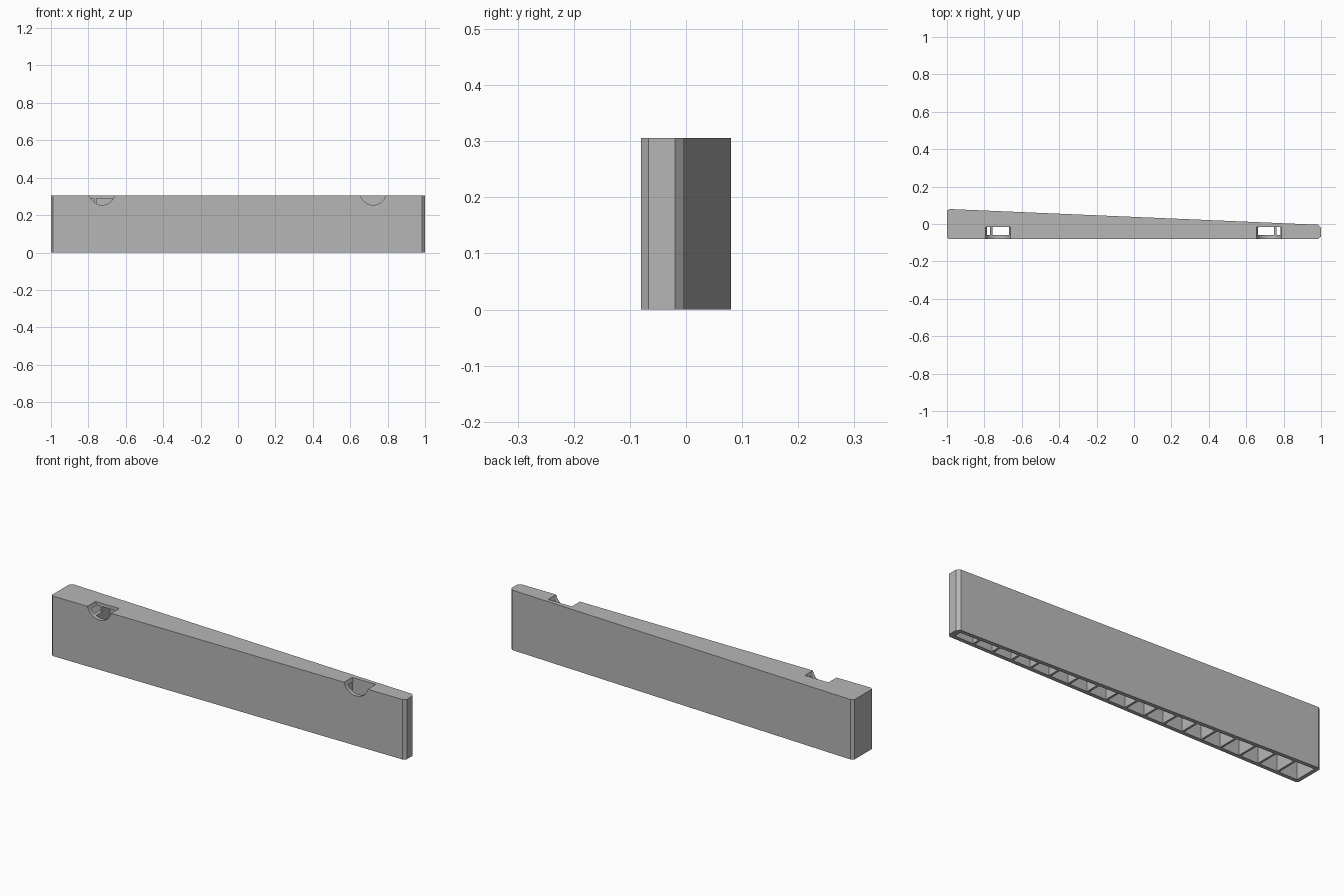
import bpy, bmesh
from math import cos, sin, tau

cube = bpy.data.objects.get("Cube")
if cube:
    bpy.data.objects.remove(cube, do_unlink=True)

HEIGHT = 0.306
WALL = 0.02
FRONT = -0.08
CEILING = HEIGHT - 0.017
CELLS = 18
CELL_START, CELL_END = -0.98, 0.972
RIB = 0.011

grey = bpy.data.materials.new("plain grey")
grey.use_nodes = True
grey.diffuse_color = (0.47, 0.47, 0.47, 1)
grey.node_tree.nodes["Principled BSDF"].inputs["Base Color"].default_value = (0.47, 0.47, 0.47, 1)


def back(x):
    """Depth of the sloping back face."""
    return -0.004 + (0.985 - x) * 0.0426


def add_prism(bm, points, offset):
    """Extrude a closed outline along an offset vector."""
    face = bm.faces.new([bm.verts.new(p) for p in points])
    extruded = bmesh.ops.extrude_face_region(bm, geom=[face])["geom"]
    moved = [v for v in extruded if isinstance(v, bmesh.types.BMVert)]
    bmesh.ops.translate(bm, verts=moved, vec=offset)


def finish(bm, name):
    bmesh.ops.recalc_face_normals(bm, faces=bm.faces)
    mesh = bpy.data.meshes.new(name)
    bm.to_mesh(mesh)
    bm.free()
    mesh.materials.append(grey)
    obj = bpy.data.objects.new(name, mesh)
    bpy.context.collection.objects.link(obj)
    return obj


def cut(target, cutter):
    """Subtract the cutter, then remove it."""
    cutter.hide_render = True
    mod = target.modifiers.new("cut", 'BOOLEAN')
    mod.operation = 'DIFFERENCE'
    mod.solver = 'EXACT'
    mod.object = cutter
    bpy.context.view_layer.objects.active = target
    bpy.ops.object.modifier_apply(modifier=mod.name)
    bpy.data.objects.remove(cutter, do_unlink=True)


# Tapered body with chamfered corners
outline = [(-0.99, FRONT), (0.985, FRONT), (1, -0.067), (1, -0.02),
           (0.985, back(0.985)), (-0.985, back(-0.985)), (-1, 0.07), (-1, -0.07)]
bm = bmesh.new()
add_prism(bm, [(x, y, 0) for x, y in outline], (0, 0, HEIGHT))
body = finish(bm, "tapered_body")

# Row of cells open at the bottom, following the taper
bm = bmesh.new()
pitch = (CELL_END - CELL_START) / CELLS
for i in range(CELLS):
    x0 = CELL_START + i * pitch + (RIB / 2 if i else 0)
    x1 = CELL_START + (i + 1) * pitch - (RIB / 2 if i < CELLS - 1 else 0)
    corners = [(x0, FRONT + WALL), (x1, FRONT + WALL),
               (x1, back(x1) - WALL), (x0, back(x0) - WALL)]
    add_prism(bm, [(x, y, -0.05) for x, y in corners], (0, 0, CEILING + 0.05))
cut(body, finish(bm, "cell_cutter"))

# Rounded notches in the top front edge, opening into the cells
bm = bmesh.new()
SIDES, RADIUS = 48, 0.069
for cx in (-0.727, 0.722):
    ring = [(cx + RADIUS * cos(tau * k / SIDES), -0.12,
             HEIGHT + 0.017 + RADIUS * sin(tau * k / SIDES)) for k in range(SIDES)]
    add_prism(bm, ring, (0, 0.105, 0))
cut(body, finish(bm, "notch_cutter"))

# Flat sides, smooth notch curves
for obj in bpy.context.selected_objects:
    obj.select_set(False)
body.select_set(True)
bpy.context.view_layer.objects.active = body
bpy.ops.object.shade_smooth_by_angle(angle=0.3)
